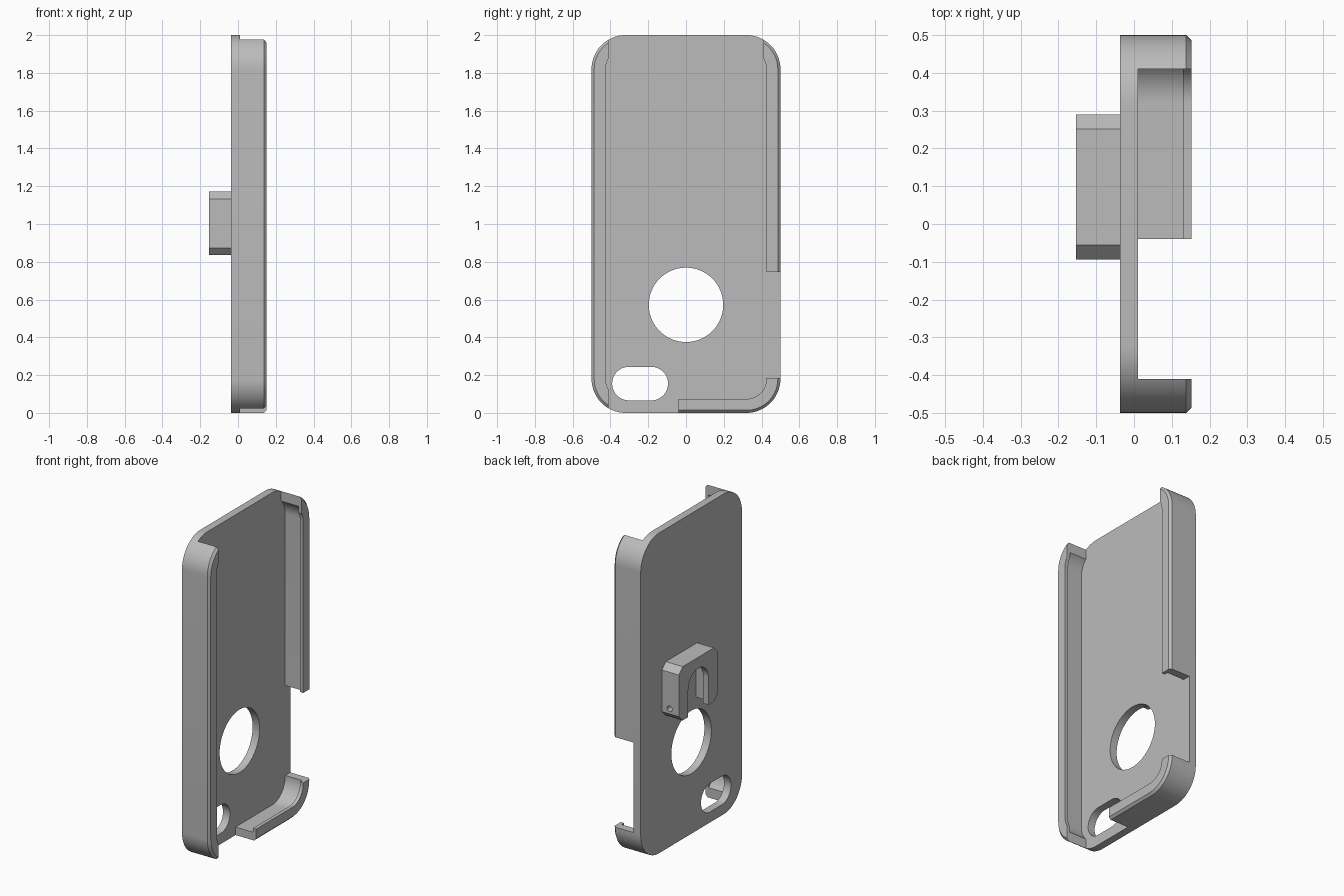
import bpy
import bmesh
from math import pi, cos, sin, radians

cube = bpy.data.objects.get("Cube")
if cube:
    bpy.data.objects.remove(cube, do_unlink=True)

grey = bpy.data.materials.new("plain_grey")
grey.use_nodes = True
colour = (0.5, 0.5, 0.5, 1)
grey.diffuse_color = colour
grey.node_tree.nodes["Principled BSDF"].inputs["Base Color"].default_value = colour

BACK, FLOOR, RIM, LIP, MOUNT = -0.037, 0.011, 0.152, 0.13, -0.154


def arc(cy, cz, r, start, end, steps):
    """Points on an arc in the y-z plane."""
    return [(cy + r * cos(start + (end - start) * i / steps),
             cz + r * sin(start + (end - start) * i / steps)) for i in range(steps + 1)]


def case_outline(inset):
    """Rounded outline of the case, moved inwards."""
    pts = []
    for k, (cy, cz) in enumerate([(0.32, 1.82), (-0.32, 1.82), (-0.32, 0.18), (0.32, 0.18)]):
        pts += arc(cy, cz, 0.18 - inset, k * pi / 2, (k + 1) * pi / 2, 16)
    return pts


def loft(name, sections):
    """Solid through (x, outline) sections, capped at both ends."""
    bm = bmesh.new()
    rings = [[bm.verts.new((x, y, z)) for y, z in pts] for x, pts in sections]
    for a, b in zip(rings, rings[1:]):
        for i in range(len(a)):
            j = (i + 1) % len(a)
            bm.faces.new((a[i], a[j], b[j], b[i]))
    bm.faces.new(rings[0])
    bm.faces.new(rings[-1])
    bmesh.ops.recalc_face_normals(bm, faces=bm.faces)
    mesh = bpy.data.meshes.new(name)
    bm.to_mesh(mesh)
    bm.free()
    mesh.materials.append(grey)
    obj = bpy.data.objects.new(name, mesh)
    bpy.context.collection.objects.link(obj)
    return obj


def prism(name, x0, x1, pts):
    return loft(name, [(x0, pts), (x1, pts)])


def box(name, x0, x1, y0, y1, z0, z1):
    return prism(name, x0, x1, [(y0, z0), (y1, z0), (y1, z1), (y0, z1)])


def cut(obj, cutters):
    """Subtract each cutter, bake the result and drop the cutters."""
    for cutter in cutters:
        mod = obj.modifiers.new("cut", 'BOOLEAN')
        mod.operation = 'DIFFERENCE'
        mod.solver = 'EXACT'
        mod.object = cutter
    bpy.context.view_layer.update()
    baked = bpy.data.meshes.new_from_object(
        obj.evaluated_get(bpy.context.evaluated_depsgraph_get()))
    obj.modifiers.clear()
    obj.data = baked
    for cutter in cutters:
        bpy.data.objects.remove(cutter, do_unlink=True)


# Back plate with round window and camera slot
plate = prism("back_plate", BACK, FLOOR, case_outline(0))
camera = (arc(-0.184, 0.155, 0.089, -pi / 2, pi / 2, 20)
          + arc(-0.302, 0.155, 0.089, pi / 2, 3 * pi / 2, 20))
cut(plate, [
    prism("round_window", -0.1, 0.1, arc(0, 0.572, 0.197, 0, 2 * pi, 64)[:-1]),
    prism("camera_slot", -0.1, 0.1, camera),
])

# Side walls with chamfered rim and inner lip, open at top, bottom and side
walls = loft("side_walls", [(FLOOR, case_outline(0)), (RIM - 0.014, case_outline(0)),
                            (RIM, case_outline(0.014))])
cut(walls, [
    prism("cavity", -0.05, LIP, case_outline(0.05)),
    prism("lip_opening", 0.05, 0.25, case_outline(0.074)),
    box("top_gap", -0.05, 0.25, -0.41, 0.41, 1.5, 2.1),
    box("bottom_gap", -0.05, 0.25, -0.41, -0.04, -0.1, 0.4),
    box("side_gap", -0.05, 0.25, 0.3, 0.6, 0.185, 0.747),
])

# Mounting block with a keyed slot open at the bottom and a pin hole
MY, MZ, HY, HZ, C = 0.098, 1.003, 0.192, 0.168, 0.038
corners = [(HY, HZ - C), (HY - C, HZ), (C - HY, HZ), (-HY, HZ - C),
           (-HY, C - HZ), (C - HY, -HZ), (HY - C, -HZ), (HY, C - HZ)]
mount = prism("mounting_block", MOUNT, BACK, [(MY + y, MZ + z) for y, z in corners])


def slot(name, x0, x1, r):
    pts = arc(MY, MZ, r, 0, pi, 24) + [(MY - r, 0.7), (MY + r, 0.7)]
    return prism(name, x0, x1, pts)


bm = bmesh.new()
bmesh.ops.create_cone(bm, cap_ends=True, segments=24, radius1=0.018, radius2=0.018, depth=0.16)
pin_mesh = bpy.data.meshes.new("pin_hole")
bm.to_mesh(pin_mesh)
bm.free()
pin = bpy.data.objects.new("pin_hole", pin_mesh)
bpy.context.collection.objects.link(pin)
pin.rotation_euler = (pi / 2, 0, 0)
pin.location = (-0.09, 0.28, 0.905)
cut(mount, [slot("slot_neck", -0.3, -0.08, 0.1), slot("slot_head", MOUNT + 0.037, 0, 0.145), pin])

# Smooth curved faces, keep hard edges
for obj in (plate, walls, mount):
    bpy.ops.object.select_all(action='DESELECT')
    obj.select_set(True)
    bpy.context.view_layer.objects.active = obj
    bpy.ops.object.shade_smooth_by_angle(angle=radians(30))
